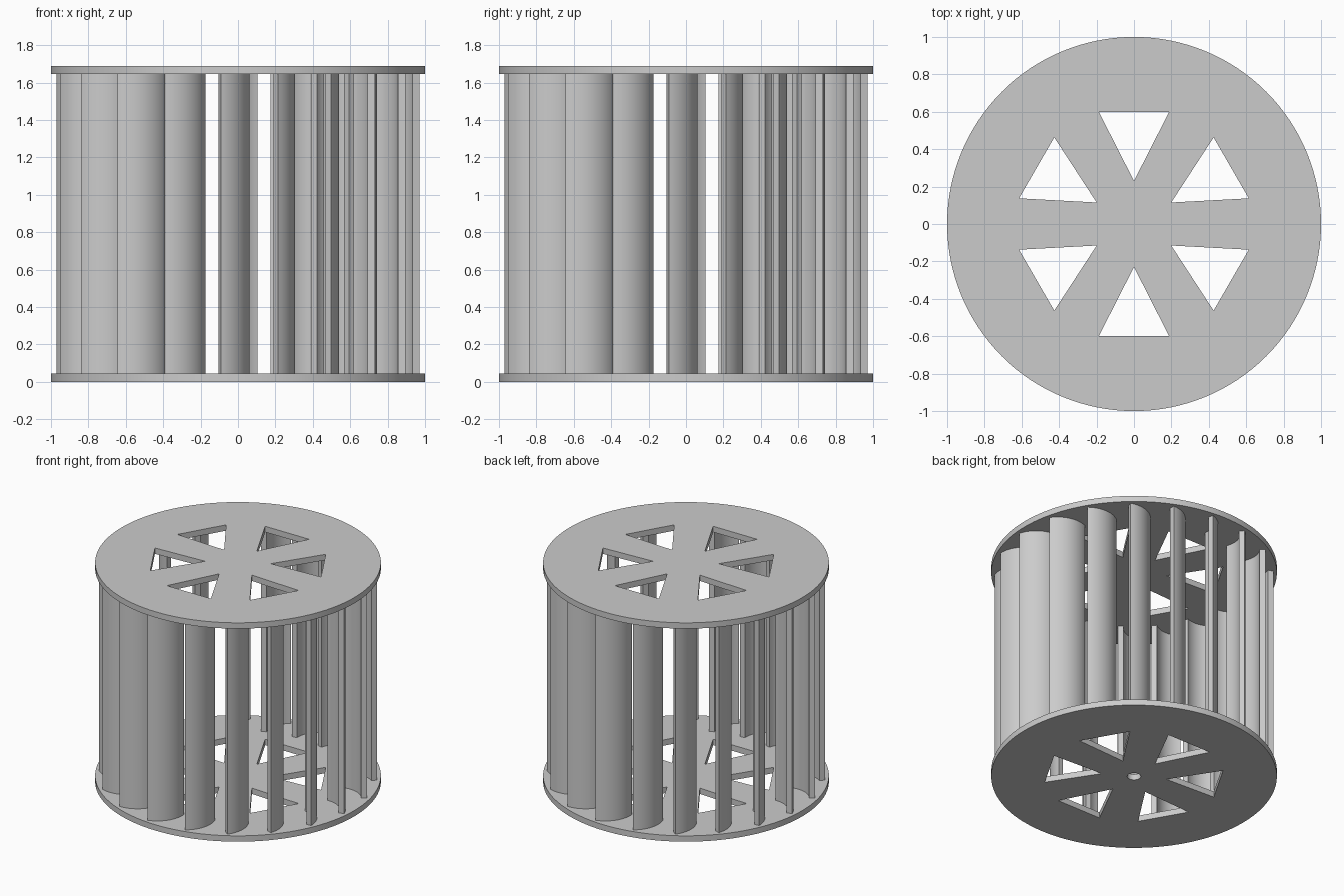
import bpy, bmesh, math
from mathutils import Vector, Matrix

if "Cube" in bpy.data.objects:
    bpy.data.objects.remove(bpy.data.objects["Cube"])

PLATE, HEIGHT = 0.045, 1.69
BLADES, TIP_R, THICK = 20, 0.975, 0.04

grey = bpy.data.materials.new("grey plastic")
grey.diffuse_color = (0.6, 0.6, 0.6, 1)
grey.use_nodes = True
grey.node_tree.nodes["Principled BSDF"].inputs["Base Color"].default_value = grey.diffuse_color


def circle(r, n):
    return [(r * math.cos(2 * math.pi * i / n), r * math.sin(2 * math.pi * i / n)) for i in range(n)]


def turned(pts, angle):
    m = Matrix.Rotation(angle, 2)
    return [tuple(m @ Vector(p)) for p in pts]


def extrude_outlines(name, outlines, z0, z1):
    """Fill closed outlines (nested ones become holes) and extrude from z0 to z1."""
    cu = bpy.data.curves.new(name, 'CURVE')
    cu.dimensions = '2D'
    cu.fill_mode = 'BOTH'
    cu.extrude = (z1 - z0) / 2
    for pts in outlines:
        sp = cu.splines.new('POLY')
        sp.points.add(len(pts) - 1)
        for p, co in zip(sp.points, pts):
            p.co = (co[0], co[1], 0, 1)
        sp.use_cyclic_u = True
    ob = bpy.data.objects.new(name, cu)
    bpy.context.collection.objects.link(ob)
    bpy.ops.object.select_all(action='DESELECT')
    ob.select_set(True)
    bpy.context.view_layer.objects.active = ob
    bpy.ops.object.convert(target='MESH')
    ob = bpy.context.object
    ob.name = name
    bm = bmesh.new()
    bm.from_mesh(ob.data)
    bmesh.ops.remove_doubles(bm, verts=bm.verts, dist=1e-5)
    bmesh.ops.recalc_face_normals(bm, faces=bm.faces)
    bmesh.ops.translate(bm, verts=bm.verts, vec=(0, 0, (z0 + z1) / 2))
    bm.to_mesh(ob.data)
    bm.free()
    ob.data.materials.clear()
    ob.data.materials.append(grey)
    bpy.ops.object.shade_smooth_by_angle(angle=math.radians(30))
    return ob


# End plates: discs with six triangular windows, lower one has a shaft hole
window = [(0, 0.23), (0.188, 0.6), (-0.188, 0.6)]
windows = [turned(window, math.radians(60 * k)) for k in range(6)]
rim = circle(1.0, 128)
extrude_outlines("bottom_plate", [rim, circle(0.048, 24)] + windows, 0, PLATE)
extrude_outlines("top_plate", [rim] + windows, HEIGHT - PLATE, HEIGHT)

# Blade section: curved strip from the outer tip inwards, tip at (0, -TIP_R)
tip, root = Vector((0, -TIP_R)), Vector((0.131, -TIP_R + 0.238))
half = math.radians(39)
chord = root - tip
radius = chord.length / (2 * math.sin(half))
normal = Vector((chord.y, -chord.x)).normalized()
centre = (tip + root) / 2 - normal * radius * math.cos(half)
mid = math.atan2(normal.y, normal.x)
sweep = [mid - half + 2 * half * i / 14 for i in range(15)]


def arc(r, angles):
    return [(centre.x + r * math.cos(a), centre.y + r * math.sin(a)) for a in angles]


section = arc(radius, sweep) + arc(radius - THICK, reversed(sweep))

# Ring of blades between the plates
ring = [turned(section, math.radians(-5.4 + 360 / BLADES * k)) for k in range(BLADES)]
extrude_outlines("blades", ring, PLATE, HEIGHT - PLATE)
